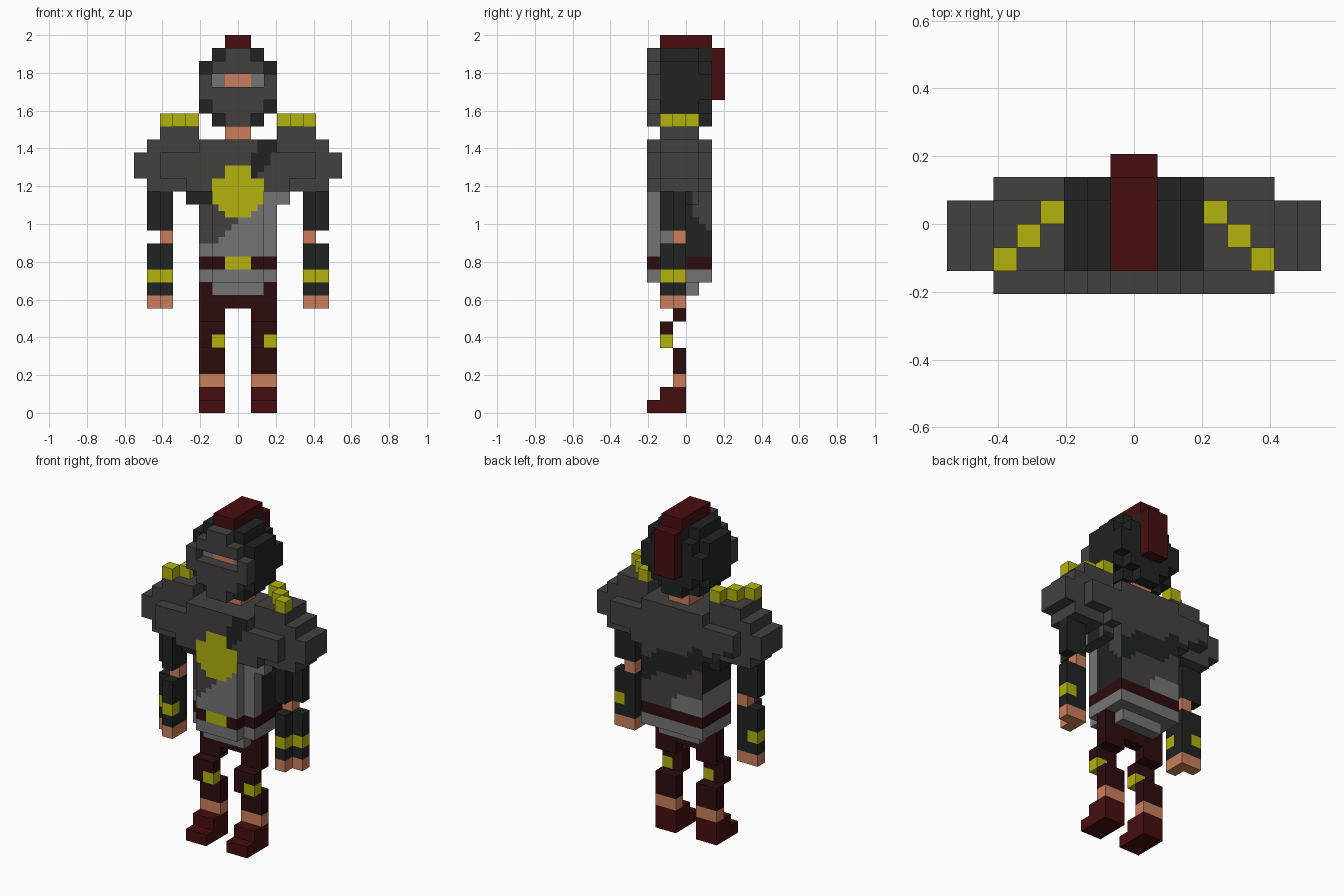
import bpy, bmesh, math
from mathutils import Vector

if "Cube" in bpy.data.objects:
    bpy.data.objects.remove(bpy.data.objects["Cube"])

U = 2 / 29  # edge length of one block

def srgb(r, g, b):
    lin = lambda c: (c / 255 / 12.92) if c < 10 else ((c / 255 + 0.055) / 1.055) ** 2.4
    return (lin(r), lin(g), lin(b), 1)

COLOURS = {
    "steel": srgb(68, 64, 64), "black": srgb(33, 34, 34), "silver": srgb(116, 116, 116),
    "yellow": srgb(178, 178, 14), "skin": srgb(202, 127, 92),
    "red": srgb(70, 13, 15), "dark_red": srgb(45, 12, 15),
}
NAMES = list(COLOURS)
MATS = []
for n in NAMES:
    m = bpy.data.materials.new(n)
    m.diffuse_color = COLOURS[n]
    m.use_nodes = True
    m.node_tree.nodes["Principled BSDF"].inputs["Base Color"].default_value = m.diffuse_color
    MATS.append(m)

cells = {}  # block position -> (part, colour)

def box(part, colour, x, y, z, mirror=False):
    """Fill blocks in half-open ranges; mirror repeats them across x = 0."""
    for i in range(*x):
        for j in range(*y):
            for k in range(*z):
                cells[i, j, k] = (part, colour)
                if mirror:
                    cells[-1 - i, j, k] = (part.replace("left", "right"), colour)

# legs: boots, shins, knees, thighs
box("left_leg", "red", (1, 3), (-3, 0), (0, 1), True)
box("left_leg", "red", (1, 3), (-2, 0), (1, 2), True)
box("left_leg", "skin", (1, 3), (-1, 0), (2, 3), True)
box("left_leg", "dark_red", (1, 3), (-1, 0), (3, 5), True)
box("left_leg", "dark_red", (1, 3), (-2, -1), (5, 7), True)
box("left_leg", "yellow", (2, 3), (-2, -1), (5, 6))
box("right_leg", "yellow", (-2, -1), (-2, -1), (5, 6))
box("left_leg", "dark_red", (1, 3), (-1, 0), (7, 8), True)
box("pelvis", "dark_red", (-3, 3), (-1, 0), (8, 10))

# skirt and belt
box("skirt", "silver", (-2, 2), (-2, 1), (9, 10))
for part, col, z in (("skirt", "silver", 10), ("belt", "dark_red", 11)):
    box(part, col, (-3, 3), (-2, 2), (z, z + 1))
    box(part, col, (-2, 2), (-3, -2), (z, z + 1))
box("belt", "yellow", (-1, 1), (-3, -2), (11, 12))

# torso
box("torso", "silver", (-3, 3), (-2, 2), (12, 17))
box("torso", "silver", (-2, 2), (-3, -2), (12, 17))
box("torso", "silver", (-4, 4), (-2, 1), (16, 17))
box("torso", "steel", (-4, 4), (-3, 2), (17, 18))
box("torso", "steel", (-6, 6), (-3, 2), (18, 20))
box("torso", "steel", (-3, 3), (-3, 2), (20, 21))

# shoulder armour with studs
box("left_shoulder", "steel", (4, 7), (-2, 1), (17, 18), True)
box("left_shoulder", "steel", (6, 8), (-2, 1), (18, 20), True)
box("left_shoulder", "steel", (3, 7), (-2, 1), (20, 21), True)
box("left_shoulder", "steel", (3, 6), (-2, 1), (21, 22), True)
for i in range(3):
    box("left_shoulder", "yellow", (3 + i, 4 + i), (-i, 1 - i), (22, 23), True)

# arms with an L-shaped section
def arm(colour, z0, z1, corner=None):
    box("left_arm", corner or colour, (5, 6), (-1, 0), (z0, z1), True)
    box("left_arm", colour, (6, 7), (-1, 0), (z0, z1), True)
    box("left_arm", colour, (5, 6), (-2, -1), (z0, z1), True)

arm("black", 14, 17)
box("left_arm", "skin", (5, 6), (-1, 0), (13, 14), True)
arm("black", 9, 13)
arm("yellow", 10, 11, "black")
arm("skin", 8, 9)

# neck and helmet
box("neck", "skin", (-1, 1), (-1, 1), (21, 22))
for z, w, back in ((22, 2, 1), (23, 3, 2), (24, 3, 3), (25, 3, 3), (26, 3, 2), (27, 2, 1)):
    box("helmet", "black", (-w, w), (-2, 1), (z, z + 1))
    box("helmet", "black", (-back, back), (1, 2), (z, z + 1))
for z, w in ((22, 1), (23, 2), (24, 3), (26, 2), (27, 1)):
    box("visor", "steel", (-w, w), (-3, -2), (z, z + 1))
box("visor", "steel", (2, 3), (-3, -2), (25, 26), True)
box("face", "silver", (1, 2), (-2, -1), (25, 26), True)
box("face", "skin", (-1, 1), (-2, -1), (25, 26))

# crest
box("crest", "red", (-1, 1), (-2, 2), (28, 29))
box("crest", "red", (-1, 1), (2, 3), (24, 28))

def torso_colour(p, n, base):
    """Patchwork armour colour from position and facing."""
    x, y, z = p
    if n.y < -0.5:  # front: emblem, then patches
        half = 1 if z > 18 else 2 if z > 16 else 1.5 if z > 15.5 else 1
        if 15 < z < 19 and abs(x) < half:
            return "yellow"
        if z > 18 and 0 < x < 3 and abs(x - 1.4 - (z - 19) * 0.6) < 0.75:
            return "black"
        if z > 17:
            return "steel"
        if z > 16 and x < -2:
            return "black"
        return "steel" if z > 13 and x < min(0, (z - 14.8)) else "silver"
    if n.y > 0.5:  # back: slanted dark band
        low = 15 - 0.2 * x + 0.4 * math.sin(2 * x)
        if z > low + 2:
            return "steel"
        if z > low:
            return "black"
        return "silver" if z < 13.6 and x < -0.2 + (13 - z) * 0.5 else "steel"
    if z > 17 or abs(n.z) > 0.5:
        return "steel"
    if y < -2:
        return "silver" if x > 0 else "steel"
    if x > 0:  # flanks
        return "steel" if y > 0.5 and z > 14 + (1.5 - y) else "silver" if y < -1 else "black"
    return "black" if z > 14 else "silver"

def build(part):
    bm = bmesh.new()
    cut = 2 if part == "torso" else 1
    for pos, (owner, colour) in cells.items():
        if owner != part:
            continue
        for axis in range(3):
            for sign in (-1, 1):
                n = Vector((0, 0, 0))
                n[axis] = sign
                if tuple(int(a + b) for a, b in zip(pos, n)) in cells:
                    continue
                # exposed side of a block, split finer where patches are painted
                a, b = Vector((0, 0, 0)), Vector((0, 0, 0))
                a[(axis + 1) % 3] = 1 / cut
                b[(axis + 2) % 3] = 1 / cut
                start = Vector(pos)
                if sign > 0:
                    start = start + n
                else:
                    a, b = b, a
                for i in range(cut):
                    for j in range(cut):
                        o = start + a * i + b * j
                        f = bm.faces.new([bm.verts.new(q * U) for q in (o, o + a, o + a + b, o + b)])
                        c = colour
                        if part == "torso":
                            c = torso_colour(o + (a + b) / 2, n, colour)
                        f.material_index = NAMES.index(c)
    bmesh.ops.remove_doubles(bm, verts=bm.verts, dist=1e-4)
    mesh = bpy.data.meshes.new(part)
    bm.to_mesh(mesh)
    bm.free()
    for m in MATS:
        mesh.materials.append(m)
    bpy.context.collection.objects.link(bpy.data.objects.new(part, mesh))

for part in sorted({owner for owner, _ in cells.values()}):
    build(part)
